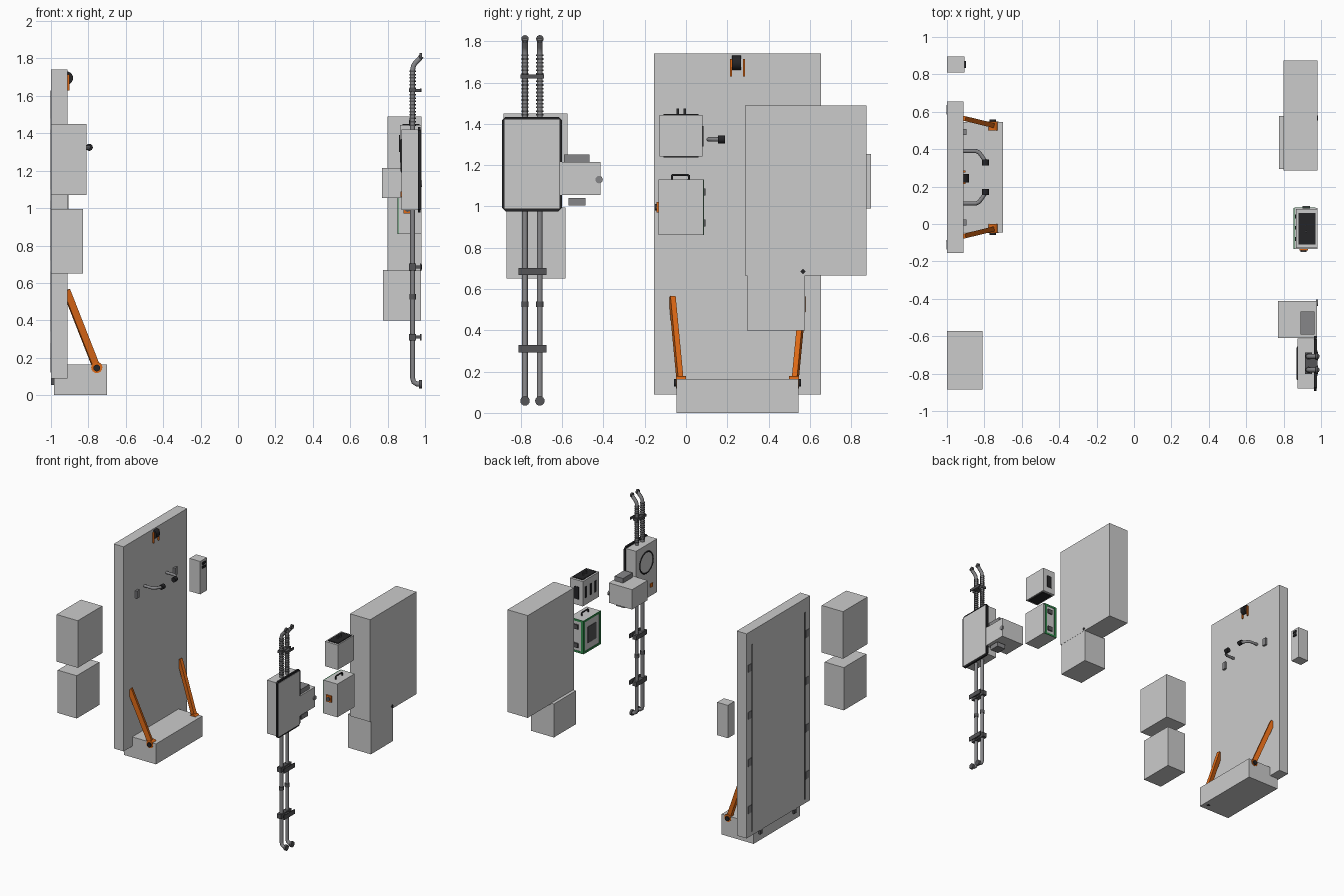
import bpy
import bmesh
import math
from mathutils import Vector

old = bpy.data.objects.get("Cube")
if old:
    bpy.data.objects.remove(old, do_unlink=True)


def material(name, rgb):
    m = bpy.data.materials.new(name)
    m.use_nodes = True
    col = (*rgb, 1)
    m.diffuse_color = col
    m.node_tree.nodes["Principled BSDF"].inputs["Base Color"].default_value = col
    return m


LIGHT = material("light grey", (0.6, 0.6, 0.6))
STEEL = material("steel grey", (0.24, 0.24, 0.25))
DARK = material("dark grey", (0.09, 0.09, 0.095))
BLACK = material("black", (0.018, 0.018, 0.02))
ORANGE = material("orange", (0.72, 0.14, 0.008))
GREEN = material("circuit green", (0.03, 0.25, 0.07))


def finish(name, bm, mat, smooth=False):
    me = bpy.data.meshes.new(name)
    bmesh.ops.recalc_face_normals(bm, faces=bm.faces)
    bm.to_mesh(me)
    bm.free()
    me.materials.append(mat)
    ob = bpy.data.objects.new(name, me)
    bpy.context.collection.objects.link(ob)
    if smooth:
        bpy.ops.object.select_all(action="DESELECT")
        ob.select_set(True)
        bpy.context.view_layer.objects.active = ob
        bpy.ops.object.shade_smooth_by_angle()
    return ob


def box(name, xs, ys, zs, mat=LIGHT):
    bm = bmesh.new()
    bmesh.ops.create_cube(bm, size=1)
    for v in bm.verts:
        v.co = Vector([a + (b - a) * (c + 0.5) for (a, b), c in zip((xs, ys, zs), v.co)])
    return finish(name, bm, mat)


def rod(name, a, b, r, mat, sides=16):
    a, b = Vector(a), Vector(b)
    bm = bmesh.new()
    bmesh.ops.create_cone(bm, cap_ends=True, segments=sides, radius1=r, radius2=r, depth=(b - a).length)
    rot = (b - a).to_track_quat("Z", "Y")
    for v in bm.verts:
        v.co = rot @ v.co + (a + b) / 2
    return finish(name, bm, mat, True)


def tube(name, points, r, mat):
    cu = bpy.data.curves.new(name, "CURVE")
    cu.dimensions = "3D"
    cu.bevel_depth = r
    cu.bevel_resolution = 3
    cu.use_fill_caps = True
    sp = cu.splines.new("POLY")
    sp.points.add(len(points) - 1)
    for p, co in zip(sp.points, points):
        p.co = (*co, 1)
    cu.materials.append(mat)
    ob = bpy.data.objects.new(name, cu)
    bpy.context.collection.objects.link(ob)


def beam(name, a, b, w, d, mat):
    a, b = Vector(a), Vector(b)
    bm = bmesh.new()
    bmesh.ops.create_cube(bm, size=1)
    rot = (b - a).to_track_quat("Z", "Y")
    for v in bm.verts:
        v.co = rot @ Vector((v.co.x * d, v.co.y * w, v.co.z * (b - a).length)) + (a + b) / 2
    return finish(name, bm, mat)


def ring(name, center, r, thick):
    n = 32
    tube(name, [(center[0], center[1] + r * math.cos(i * math.tau / n),
                 center[2] + r * math.sin(i * math.tau / n)) for i in range(n + 1)], thick, BLACK)


# Tall panel with its foot box
MID = 0.25
box("tall_panel", (-1, -0.912), (-0.155, 0.655), (0.09, 1.74))
box("foot_box", (-0.985, -0.70), (-0.045, 0.545), (0, 0.165))

# Braces, bolts, rear rails and handles, mirrored about the panel centre
for s, side in ((-1, "front"), (1, "back")):
    y = lambda d: MID + s * d
    beam(side + "_brace", (-0.918, y(0.317), 0.56), (-0.757, y(0.278), 0.15), 0.038, 0.026, ORANGE)
    rod(side + "_brace_pivot", (-0.755, y(0.25), 0.148), (-0.755, y(0.298), 0.148), 0.03, ORANGE)
    rod(side + "_brace_bolt", (-0.755, y(0.29), 0.145), (-0.755, y(0.308), 0.145), 0.018, BLACK)
    rod(side + "_foot_bolt", (-0.74, y(0.24), -0.0), (-0.74, y(0.24), 0.01), 0.015, BLACK)
    box(side + "_rear_rail", (-1.0, -0.99), sorted((y(0.335), y(0.345))), (0.12, 1.63), BLACK).location.x = -0.002
    for i in range(4):
        z = 0.28 + i * 0.38
        box(side + "_rear_pad", (-1.003, -0.99), sorted((y(0.345), y(0.385))), (z, z + 0.06), STEEL)
    box(side + "_rear_clip", (-1.0, -0.98), sorted((y(0.2), y(0.23))), (0.055, 0.09), DARK)
    tube(side + "_handle", [(-0.915, y(0.14), 1.325), (-0.845, y(0.14), 1.325), (-0.828, y(0.132), 1.325),
                            (-0.815, y(0.115), 1.325), (-0.795, y(0.085), 1.325)], 0.011, STEEL)
    rod(side + "_handle_knob", (-0.795, y(0.095), 1.325), (-0.795, y(0.062), 1.325), 0.019, BLACK)
    box(side + "_hook_plate", (-0.915, -0.895), sorted((y(0.225), y(0.258))), (1.27, 1.33), STEEL)
    box(side + "_roller_bracket", (-0.915, -0.9), sorted((y(0.026), y(0.036))), (1.63, 1.715), ORANGE)
rod("roller", (-0.918, 0.223, 1.695), (-0.918, 0.267, 1.695), 0.036, BLACK, 24)

# Loose boxes beside the panel
box("upper_store_box", (-1, -0.81), (-0.885, -0.573), (1.07, 1.45))
box("lower_store_box", (-1, -0.83), (-0.87, -0.583), (0.65, 0.995))
box("small_box", (-1, -0.905), (0.81, 0.895), (0.99, 1.255))
for z in (1.19, 1.22):
    box("small_box_socket", (-0.906, -0.897), (0.835, 0.872), (z, z + 0.018), BLACK)

# Large cabinet with the box under it
box("large_cabinet", (0.80, 0.98), (0.285, 0.875), (0.665, 1.49))
box("under_cabinet", (0.775, 0.979), (0.295, 0.577), (0.40, 0.67))
rod("cabinet_marker", (0.975, 0.567, 0.685), (0.983, 0.567, 0.685), 0.014, BLACK, 4)

# Meter box: grey body, dark chamfered rim, ring and tag on the rear
box("meter_box", (0.875, 0.979), (-0.88, -0.612), (0.99, 1.42))
bm = bmesh.new()
hy, hz, c, cy, cz = 0.146, 0.229, 0.018, -0.746, 1.205
outline = [(hy, hz - c), (hy - c, hz), (c - hy, hz), (-hy, hz - c),
           (-hy, c - hz), (c - hy, -hz), (hy - c, -hz), (hy, c - hz)]
face = bm.faces.new([bm.verts.new((0.962, cy + a, cz + b)) for a, b in outline])
ext = bmesh.ops.extrude_face_region(bm, geom=[face])["geom"]
bmesh.ops.translate(bm, vec=(0.014, 0, 0), verts=[g for g in ext if isinstance(g, bmesh.types.BMVert)])
finish("meter_rim", bm, BLACK)
ring("meter_rear_ring", (0.875, -0.745, 1.28), 0.085, 0.005)
box("meter_rear_tag", (0.869, 0.876), (-0.82, -0.79), (1.06, 1.09), ORANGE)

# Side box with latches and knob
box("side_box", (0.77, 0.978), (-0.61, -0.413), (1.055, 1.215))
box("upper_latch", (0.89, 0.965), (-0.59, -0.468), (1.215, 1.252), STEEL)
box("lower_latch", (0.89, 0.965), (-0.57, -0.487), (1.005, 1.042), STEEL)
rod("side_knob", (0.972, -0.421, 1.13), (0.984, -0.421, 1.13), 0.018, STEEL)

# Twin pipes with ribs, couplings, end flanges and clamps
for y in (-0.78, -0.708):
    tube("pipe", [(0.98, y, 0.057), (0.955, y, 0.06), (0.94, y, 0.07), (0.934, y, 0.09),
                  (0.934, y, 1.74), (0.938, y, 1.76), (0.947, y, 1.775), (0.982, y, 1.812)], 0.014, STEEL)
    rod("pipe_foot_flange", (0.968, y, 0.058), (0.984, y, 0.058), 0.023, DARK)
    rod("pipe_top_flange", (0.97, y, 1.812), (0.984, y, 1.812), 0.018, DARK)
    rod("pipe_coupling", (0.934, y, 0.512), (0.934, y, 0.54), 0.018, DARK)
    for i in range(17):
        z = 1.44 + i * 0.018
        rod("pipe_rib", (0.934, y, z), (0.934, y, z + 0.008), 0.0175, DARK, 12)
for z, h, w in ((0.31, 0.018, 0.068), (0.685, 0.018, 0.068), (1.63, 0.01, 0.057)):
    box("pipe_clamp", (0.915, 0.953), (-0.744 - w, -0.744 + w), (z - h, z + h), DARK)
    box("clamp_arm", (0.95, 0.976), (-0.77, -0.718), (z - 0.008, z + 0.008), DARK)
    box("clamp_foot", (0.974, 0.98), (-0.744 - w, -0.744 + w), (z - h, z + h), DARK)

# Upper controller with dark edge strips, prongs and slots
box("upper_controller", (0.865, 0.98), (-0.128, 0.08), (1.243, 1.443))
for z in (1.237, 1.443):
    box("controller_edge", (0.88, 0.97), (-0.11, 0.06), (z, z + 0.006), BLACK)
for y in (-0.04, -0.005):
    rod("controller_prong", (0.92, y, 1.44), (0.92, y, 1.475), 0.006, DARK, 8)
for y in (-0.09, -0.03, 0.03):
    box("controller_slot", (0.861, 0.87), (y, y + 0.02), (1.30, 1.39), BLACK)
box("controller_side_slot", (0.90, 0.94), (0.078, 0.084), (1.29, 1.39), BLACK)

# Lower controller with green board edging, carry handle, button and latches
box("lower_controller", (0.858, 0.98), (-0.133, 0.085), (0.862, 1.13))
for y in (-0.133, 0.069):
    box("board_upright", (0.853, 0.86), (y, y + 0.016), (0.862, 1.13), GREEN)
for z in (0.862, 1.114):
    box("board_crossbar", (0.853, 0.86), (-0.133, 0.085), (z, z + 0.016), GREEN)
    box("board_side_bar", (0.858, 0.97), (0.083, 0.088), (z, z + 0.016), GREEN)
box("rear_vent", (0.854, 0.86), (-0.08, 0.03), (0.93, 1.06), DARK)
for x in (0.858, 0.95):
    box("board_side_upright", (x, x + 0.016), (0.083, 0.088), (0.862, 1.13), GREEN)
for z in (0.92, 1.07):
    box("side_latch", (0.90, 0.94), (0.084, 0.095), (z - 0.018, z + 0.018), DARK)
box("orange_button", (0.885, 0.93), (-0.143, -0.132), (0.97, 1.022), ORANGE)
rod("button_knob", (0.907, -0.15, 0.996), (0.907, -0.14, 0.996), 0.016, DARK)
tube("carry_handle", [(0.92, -0.068, 1.125), (0.92, -0.068, 1.148), (0.92, -0.062, 1.153),
                      (0.92, 0.008, 1.153), (0.92, 0.014, 1.148), (0.92, 0.014, 1.125)], 0.006, BLACK)
